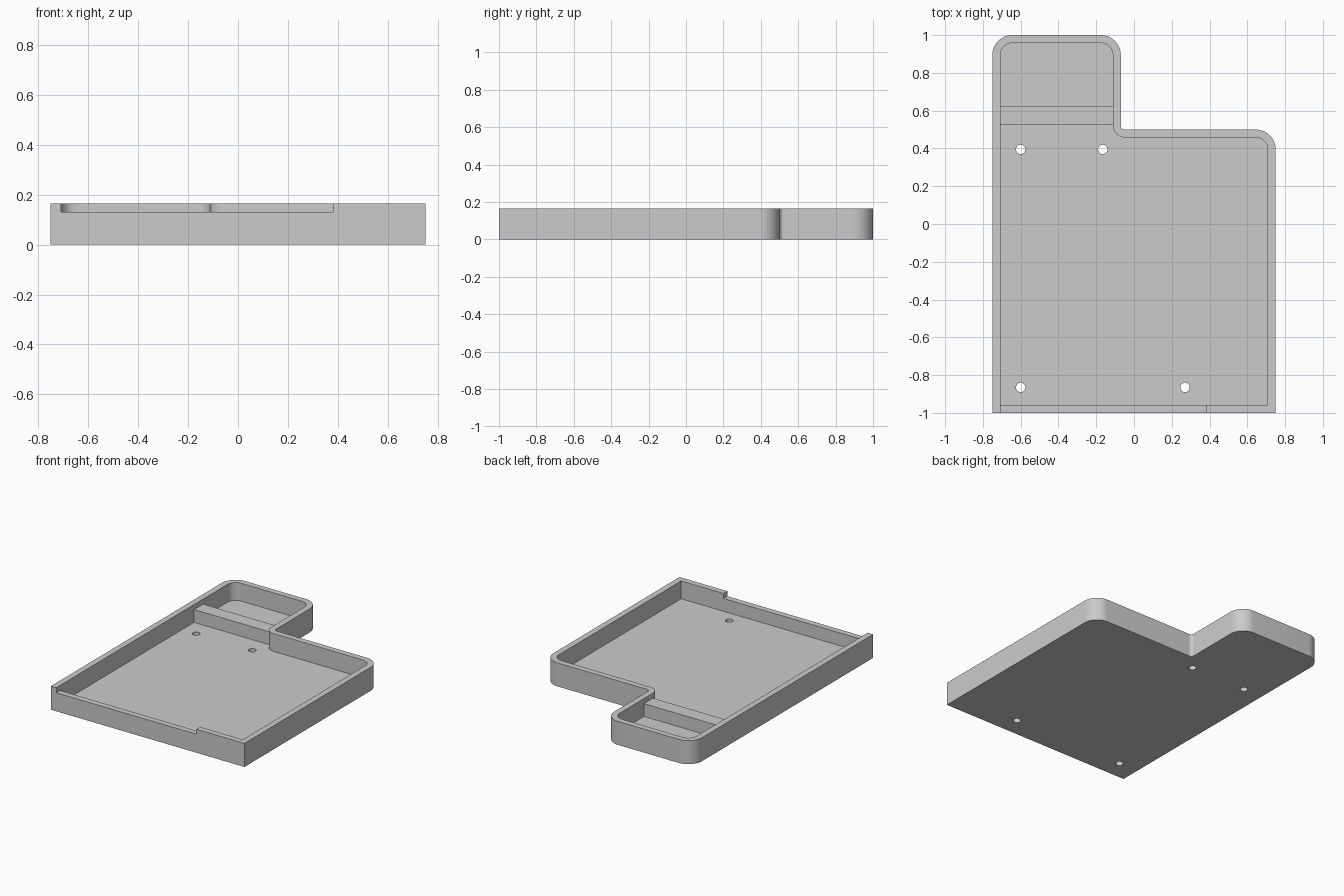
import bpy, bmesh, math
from mathutils import Vector

if "Cube" in bpy.data.objects:
    bpy.data.objects.remove(bpy.data.objects["Cube"], do_unlink=True)

HEIGHT, FLOOR, LEDGE = 0.165, 0.04, 0.13
WALL = 0.042

grey = bpy.data.materials.new("plain grey")
grey.use_nodes = True
grey.diffuse_color = (0.6, 0.6, 0.6, 1)
grey.node_tree.nodes["Principled BSDF"].inputs["Base Color"].default_value = grey.diffuse_color


def rounded(corners, steps=12):
    """Outline from (x, y, radius) corners, with square corners filleted."""
    points = []
    for i, (x, y, r) in enumerate(corners):
        here = Vector((x, y))
        if r == 0:
            points.append(here)
            continue
        back = (Vector(corners[i - 1][:2]) - here).normalized()
        ahead = (Vector(corners[(i + 1) % len(corners)][:2]) - here).normalized()
        centre = here + (back + ahead) * r
        for k in range(steps + 1):
            a = k / steps * math.pi / 2
            points.append(centre - ahead * r * math.cos(a) - back * r * math.sin(a))
    return points


def prism(name, outline, bottom, top):
    """Extrude a flat outline between two heights."""
    bm = bmesh.new()
    face = bm.faces.new([bm.verts.new((p[0], p[1], bottom)) for p in outline])
    side = bmesh.ops.extrude_face_region(bm, geom=[face])["geom"]
    bmesh.ops.translate(bm, vec=(0, 0, top - bottom),
                        verts=[v for v in side if isinstance(v, bmesh.types.BMVert)])
    bmesh.ops.recalc_face_normals(bm, faces=bm.faces)
    mesh = bpy.data.meshes.new(name)
    bm.to_mesh(mesh)
    bm.free()
    mesh.materials.append(grey)
    obj = bpy.data.objects.new(name, mesh)
    bpy.context.collection.objects.link(obj)
    return obj


def block(name, x0, x1, y0, y1, z0, z1):
    return prism(name, [(x0, y0), (x1, y0), (x1, y1), (x0, y1)], z0, z1)


def cut(target, cutter):
    """Subtract the cutter, then remove it."""
    mod = target.modifiers.new("cut", "BOOLEAN")
    mod.operation, mod.solver, mod.object = "DIFFERENCE", "EXACT", cutter
    bpy.context.view_layer.objects.active = target
    bpy.ops.object.modifier_apply(modifier=mod.name)
    bpy.data.objects.remove(cutter, do_unlink=True)


def plan(inset, convex, concave):
    """L-shaped plan, moved inwards by the inset."""
    w = inset
    return rounded([(-0.75 + w, -1 + w, 0), (0.75 - w, -1 + w, 0),
                    (0.75 - w, 0.5 - w, convex), (-0.07 - w, 0.5 - w, concave),
                    (-0.07 - w, 1 - w, convex), (-0.75 + w, 1 - w, convex)])


# Tray with its hollow
tray = prism("tray", plan(0, 0.105, 0.022), 0, HEIGHT)
cut(tray, prism("hollow", plan(WALL, 0.105 - WALL, 0.022 + WALL), FLOOR, 0.3))

# Lowered part of the front wall
cut(tray, block("front_notch", -0.75 + WALL, 0.38, -1.1, -1 + WALL + 0.01, LEDGE, 0.3))

# Screw holes through the floor
for x, y in [(-0.6, 0.395), (-0.165, 0.395), (-0.6, -0.865), (0.27, -0.865)]:
    ring = [(x + 0.025 * math.cos(k * math.pi / 16), y + 0.025 * math.sin(k * math.pi / 16))
            for k in range(32)]
    cut(tray, prism("screw_hole", ring, -0.1, 0.1))

# Bar between the main bay and the rear bay
bar = block("divider_bar", -0.73, -0.09, 0.525, 0.625, FLOOR - 0.01, LEDGE)

# Smooth fillets, sharp edges
for obj in (tray, bar):
    bpy.ops.object.select_all(action="DESELECT")
    obj.select_set(True)
    bpy.context.view_layer.objects.active = obj
    bpy.ops.object.shade_smooth_by_angle(angle=math.radians(30))
